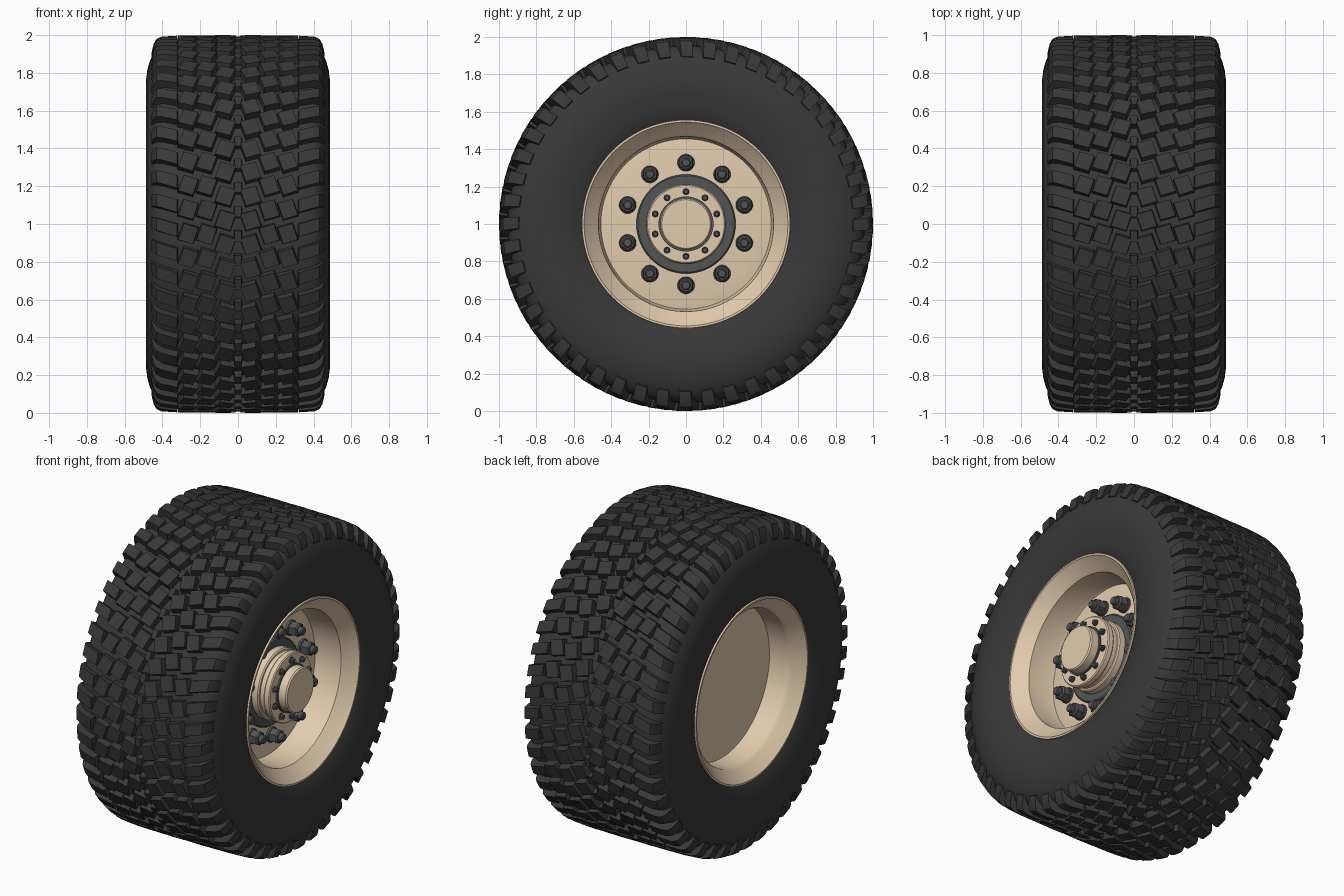
import bpy, bmesh
from math import sin, cos, pi, radians

if "Cube" in bpy.data.objects:
    bpy.data.objects.remove(bpy.data.objects["Cube"])

CZ = 1.0        # axle height
N = 48          # tread rows around the tyre


def material(name, rgb):
    m = bpy.data.materials.new(name)
    m.diffuse_color = (*rgb, 1)
    m.use_nodes = True
    m.node_tree.nodes["Principled BSDF"].inputs["Base Color"].default_value = m.diffuse_color
    return m


RUBBER = material("rubber", (0.04, 0.04, 0.041))
TAN = material("tan_paint", (0.76, 0.60, 0.42))
STEEL = material("dark_steel", (0.085, 0.09, 0.095))


def point(x, r, a, y=0.0, z=0.0):
    return (x, y + r * sin(a), z + CZ + r * cos(a))


def revolve(bm, profile, segs, y=0.0, z=0.0, closed=False):
    """Turn (x, r) points about an axis parallel to x; r = 0 makes a pole."""
    rings = []
    for x, r in profile:
        if r == 0:
            rings.append([bm.verts.new(point(x, 0, 0, y, z))] * segs)
        else:
            rings.append([bm.verts.new(point(x, r, 2 * pi * i / segs, y, z)) for i in range(segs)])
    pairs = list(zip(rings, rings[1:]))
    if closed:
        pairs.append((rings[-1], rings[0]))
    for a, b in pairs:
        for i in range(segs):
            j = (i + 1) % segs
            quad = list(dict.fromkeys((a[i], a[j], b[j], b[i])))
            if len(quad) > 2:
                bm.faces.new(quad)


def finish(bm, name, mat, angle=30):
    bmesh.ops.recalc_face_normals(bm, faces=bm.faces)
    me = bpy.data.meshes.new(name)
    bm.to_mesh(me)
    bm.free()
    me.materials.append(mat)
    ob = bpy.data.objects.new(name, me)
    bpy.context.collection.objects.link(ob)
    bpy.ops.object.select_all(action='DESELECT')
    ob.select_set(True)
    bpy.context.view_layer.objects.active = ob
    bpy.ops.object.shade_smooth_by_angle(angle=radians(angle))
    return ob


def lathe(name, profile, mat, segs=96, closed=False):
    bm = bmesh.new()
    revolve(bm, profile, segs, closed=closed)
    return finish(bm, name, mat)


# tyre carcass: half profile mirrored across the middle
half = [(0.44, 0.545), (0.455, 0.57), (0.472, 0.63), (0.484, 0.70), (0.487, 0.76),
        (0.481, 0.81), (0.468, 0.86), (0.45, 0.90), (0.43, 0.93), (0.395, 0.95), (0.30, 0.957)]
lathe("tyre_carcass", half + [(-x, r) for x, r in reversed(half)], RUBBER, closed=True)


# tread blocks
def block(bm, stations, a0, width, side, slope=0.30, skew=0.0):
    """Sweep a tapered section across (x_top, r_top, x_base, r_base) stations."""
    rings = []
    for xt, rt, xb, rb in stations:
        ring = []
        for x, r, w in ((xb, rb, -1.0), (xt, rt, -0.86), (xt, rt, 0.86), (xb, rb, 1.0)):
            a = a0 + slope * x + w * width / 2
            ring.append(bm.verts.new(point(side * (x + skew * w), r, a)))
        rings.append(ring)
    for p, q in zip(rings, rings[1:]):
        for i in range(4):
            j = (i + 1) % 4
            bm.faces.new((p[i], p[j], q[j], q[i]))
    bm.faces.new(rings[0])
    bm.faces.new(rings[-1])


pitch = 2 * pi / N
shoulder = [(0.322, 0.997, 0.315, 0.94), (0.405, 0.992, 0.395, 0.93), (0.432, 0.980, 0.41, 0.92),
            (0.446, 0.955, 0.42, 0.905), (0.456, 0.915, 0.43, 0.89), (0.459, 0.897, 0.44, 0.88)]
columns = [(0.022, 0.112), (0.122, 0.210), (0.220, 0.307)]

treads = bmesh.new()
lugs = bmesh.new()
for k in range(N):
    a = k * pitch
    for side in (-1, 1):
        for c, (x0, x1) in enumerate(columns):
            top = 1.0 - 0.001 * c
            block(treads, [(x0 + 0.005, top, x0, 0.94), (x1 - 0.005, top, x1, 0.94)],
                  a + (c % 2) * pitch * 0.2, pitch * 0.76, side, skew=-0.017)
        block(lugs, shoulder, a, pitch * 0.60, side)
    # small centre studs
    block(treads, [(-0.018, 0.993, -0.022, 0.94), (0.018, 0.993, 0.022, 0.94)],
          a + pitch / 2, pitch * 0.5, 1, slope=0)
finish(treads, "tread_blocks", RUBBER)
finish(lugs, "shoulder_lugs", RUBBER)

# rim: wheel plate, deep barrel, flared lips, flat inner disc
lathe("rim", [(0.225, 0), (0.225, 0.385), (0.215, 0.455), (0.235, 0.462), (0.385, 0.468),
              (0.40, 0.482), (0.445, 0.535), (0.458, 0.545), (0.458, 0.556), (0.44, 0.558),
              (-0.44, 0.558), (-0.458, 0.556), (-0.458, 0.545), (-0.445, 0.535),
              (-0.40, 0.482), (-0.385, 0.472), (-0.25, 0.468), (-0.25, 0)], TAN)

# hub: dark seat ring, stepped tan body, dark cap ring, end cap
lathe("hub_seat_ring", [(0.20, 0.265), (0.240, 0.265), (0.246, 0.258), (0.246, 0.20)], STEEL, 64)
lathe("hub_body", [(0.20, 0.215), (0.285, 0.215), (0.292, 0.208), (0.292, 0.198), (0.325, 0.198),
                   (0.325, 0.207), (0.331, 0.212), (0.360, 0.212), (0.366, 0.206), (0.366, 0)], TAN, 64)
lathe("hub_cap_ring", [(0.36, 0.147), (0.376, 0.147), (0.376, 0.13)], STEEL, 64)
lathe("hub_cap", [(0.36, 0.137), (0.424, 0.137), (0.432, 0.130), (0.432, 0)], TAN, 64)


# bolt circles
nuts = bmesh.new()
bolts = bmesh.new()
for i in range(10):
    a = 2 * pi * i / 10
    y, z = 0.328 * sin(a), 0.328 * cos(a)
    revolve(nuts, [(0.22, 0.046), (0.238, 0.046), (0.242, 0.042), (0.242, 0)], 20, y, z)
    revolve(nuts, [(0.24, 0.044), (0.286, 0.044), (0.294, 0.036), (0.294, 0)], 6, y, z)
    revolve(nuts, [(0.29, 0.025), (0.316, 0.025), (0.322, 0.019), (0.322, 0)], 16, y, z)
    y, z = 0.173 * sin(a), 0.173 * cos(a)
    revolve(bolts, [(0.36, 0.019), (0.372, 0.019), (0.372, 0)], 14, y, z)
    revolve(bolts, [(0.37, 0.016), (0.385, 0.016), (0.389, 0.012), (0.389, 0)], 6, y, z)
finish(nuts, "lug_nuts", STEEL)
finish(bolts, "hub_bolts", STEEL)
